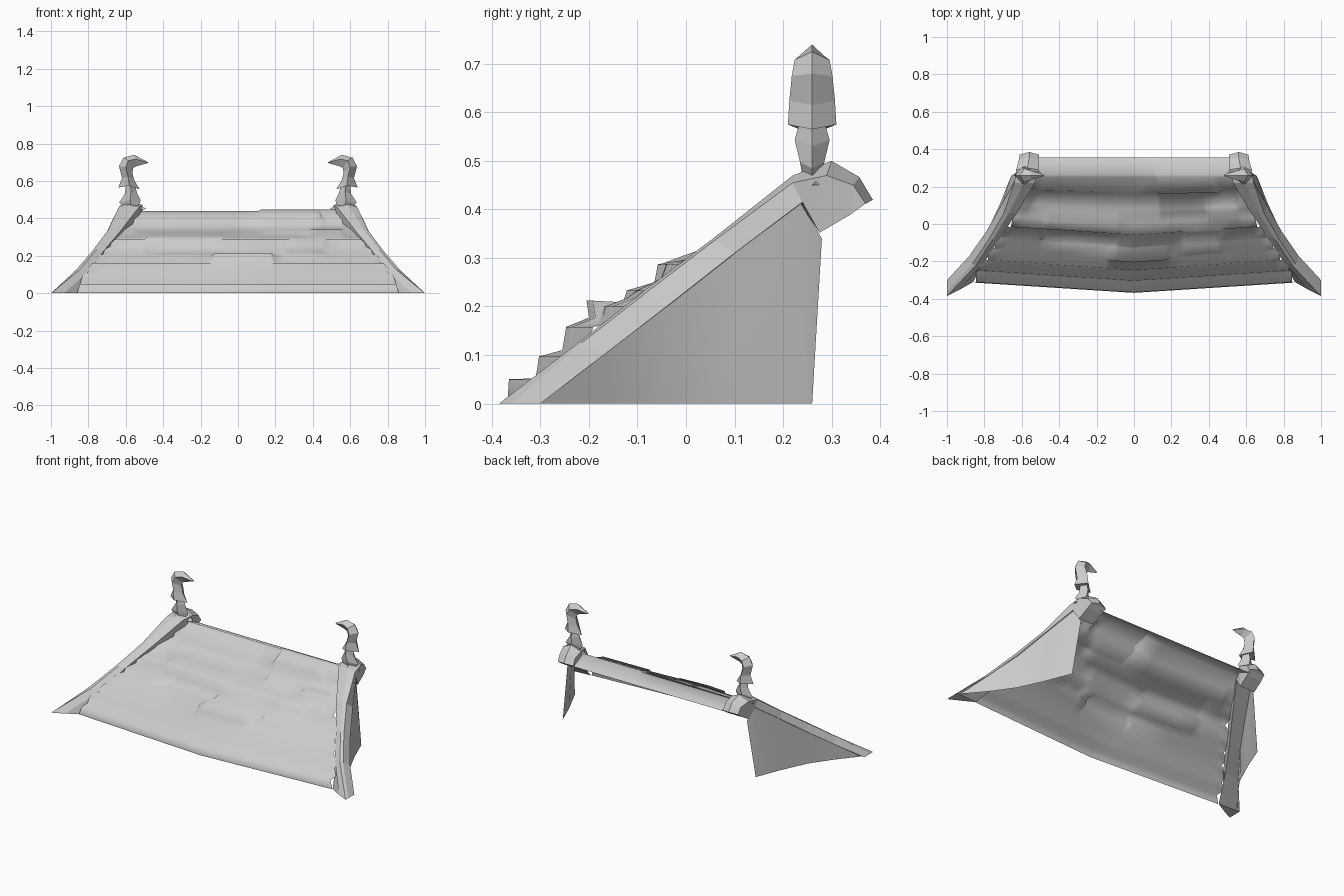
import bpy, bmesh, math

cube = bpy.data.objects.get("Cube")
if cube:
    bpy.data.objects.remove(cube, do_unlink=True)

grey = bpy.data.materials.new("plain_grey")
grey.use_nodes = True
grey.diffuse_color = (0.6, 0.6, 0.6, 1)
grey.node_tree.nodes["Principled BSDF"].inputs["Base Color"].default_value = (0.6, 0.6, 0.6, 1)


def loft(name, sections, closed=True, caps=True, smooth=None, mirror=False):
    """Skin a list of equal-length sections; optionally mirror across x = 0."""
    bm = bmesh.new()
    rings = [[bm.verts.new(p) for p in s] for s in sections]
    n = len(rings[0])
    for a, b in zip(rings, rings[1:]):
        for i in range(n if closed else n - 1):
            j = (i + 1) % n
            bm.faces.new((a[i], a[j], b[j], b[i]))
    if caps:
        bm.faces.new(rings[0][::-1])
        bm.faces.new(rings[-1])
    bmesh.ops.remove_doubles(bm, verts=bm.verts, dist=0.0005)
    if closed:
        bmesh.ops.recalc_face_normals(bm, faces=bm.faces)
    mesh = bpy.data.meshes.new(name)
    bm.to_mesh(mesh)
    bm.free()
    mesh.materials.append(grey)
    obj = bpy.data.objects.new(name, mesh)
    bpy.context.collection.objects.link(obj)
    if mirror:
        mod = obj.modifiers.new("mirror", "MIRROR")
        mod.use_mirror_merge = False
    if smooth:
        bpy.ops.object.select_all(action="DESELECT")
        obj.select_set(True)
        bpy.context.view_layer.objects.active = obj
        bpy.ops.object.shade_smooth_by_angle(angle=smooth)
    return obj


# Overlapping board rows: each entry is the (y, z) of the profile at the centre
profile = [(-.368, 0), (-.365, .05), (-.31, .052), (-.303, .097), (-.255, .11),
           (-.247, .158), (-.195, .165), (-.185, .20), (-.13, .208), (-.122, .233),
           (-.065, .25), (-.058, .287), (.0, .297), (.05, .325), (.07, .34),
           (.16, .37), (.17, .395), (.25, .425), (.265, .44), (.355, .40)]

# Broken boards: profile row -> (start, end, lift, forward shift) along the width
breaks = {6: (-.18, .25, .012, .005), 7: (-.18, .25, .012, .02),
          8: (.35, .62, .01, .01), 9: (-.68, -.12, -.012, -.01),
          10: (.4, .7, .008, .008), 12: (-.75, -.12, .008, .01),
          13: (.62, .9, .015, .01), 14: (-.9, .22, -.01, -.01),
          16: (.22, .8, .015, .012), 17: (.22, 1.1, .015, 0),
          18: (.22, 1.1, .008, 0)}

cols = {-1, -.85, -.5, 0, .5, .85, 1}
for a, b, *_ in breaks.values():
    for edge in (a, b):
        cols |= {round(edge - .012, 3), round(edge + .012, 3)}
cols = sorted(c for c in cols if -1 <= c <= 1)

# Half width of the roof at successive heights
widths = [(0, .86), (.1, .83), (.2, .745), (.3, .645), (.4, .56), (.5, .53)]


def half_width(z):
    for (z0, w0), (z1, w1) in zip(widths, widths[1:]):
        if z <= z1:
            return w0 + (w1 - w0) * (z - z0) / (z1 - z0)


rows = []
for k, (y, z) in enumerate(profile):
    bow = .055 * min(1, (.44 - z) / .2) if y < .25 else 0
    w = half_width(z) if y < .25 else .53
    row = []
    for u in cols:
        lift = shift = 0
        if k in breaks:
            a, b, dz, dy = breaks[k]
            if a < u < b:
                lift, shift = dz, dy
        row.append((u * w, y + bow * abs(u) - shift, z + lift))
    rows.append(row)
loft("roof_boards", rows, closed=False, caps=False, smooth=math.pi)

# Curved side rails: outer low, outer top, ridge, inner top, inner low
rail = [
    [(1.0, -.30, 0), (1.0, -.36, 0), (1.0, -.385, 0), (.93, -.35, 0), (.86, -.31, 0)],
    [(.88, -.17, .10), (.865, -.215, .125), (.845, -.22, .127), (.79, -.19, .125), (.78, -.16, .10)],
    [(.79, -.04, .20), (.775, -.08, .23), (.755, -.083, .235), (.715, -.07, .23), (.70, -.03, .19)],
    [(.71, .10, .31), (.695, .06, .337), (.67, .058, .342), (.625, .06, .337), (.615, .10, .30)],
    [(.635, .24, .415), (.64, .22, .455), (.59, .22, .47), (.53, .22, .46), (.525, .24, .405)],
    [(.62, .275, .352), (.63, .29, .47), (.57, .30, .50), (.51, .29, .47), (.52, .275, .352)],
    [(.615, .34, .39), (.615, .345, .45), (.56, .357, .467), (.51, .345, .45), (.515, .34, .39)],
    [(.61, .367, .41), (.612, .37, .412), (.56, .385, .42), (.508, .37, .412), (.51, .367, .41)],
]
loft("side_rails", rail, mirror=True)

# Upright side panels under the rails
panel = [[(.98, -.30, 0), (.98, -.298, 0)],
         [(.88, -.17, .10), (.875, -.17, 0)],
         [(.785, -.04, .20), (.79, -.05, 0)],
         [(.705, .10, .31), (.715, .11, 0)],
         [(.63, .235, .415), (.66, .25, 0)],
         [(.61, .28, .34), (.655, .26, 0)]]
loft("side_panels", panel, closed=False, caps=False, smooth=math.pi, mirror=True)


def horn(name, stations):
    """Diamond sections: outer (x, z), inner (x, z), half depth."""
    y = .26
    sections = []
    for ox, oz, ix, iz, d in stations:
        mx, mz = (ox + ix) / 2, (oz + iz) / 2
        sections.append([(ox, y, oz), (mx, y + d, mz + d * .3),
                         (ix, y, iz), (mx, y - d, mz + d * .3)])
    loft(name, sections, mirror=True)


# Faceted collars and the inward-curling hooks above them
horn("post_collars", [(.60, .45, .54, .45, .018), (.635, .485, .52, .495, .025),
                      (.605, .53, .54, .535, .036), (.60, .575, .55, .575, .025)])
horn("post_hooks", [(.64, .565, .525, .555, .05), (.62, .615, .555, .605, .047),
                    (.636, .68, .565, .645, .042), (.612, .725, .56, .67, .036),
                    (.555, .74, .54, .68, .024), (.48, .70, .485, .695, .004)])

# Flared hood where each post meets the ridge
hood = [[(.57, .30, .50)] * 4,
        [(.645, .262, .45), (.57, .235, .44), (.49, .262, .45), (.56, .34, .455)]]
loft("post_hoods", hood, caps=False, mirror=True)
